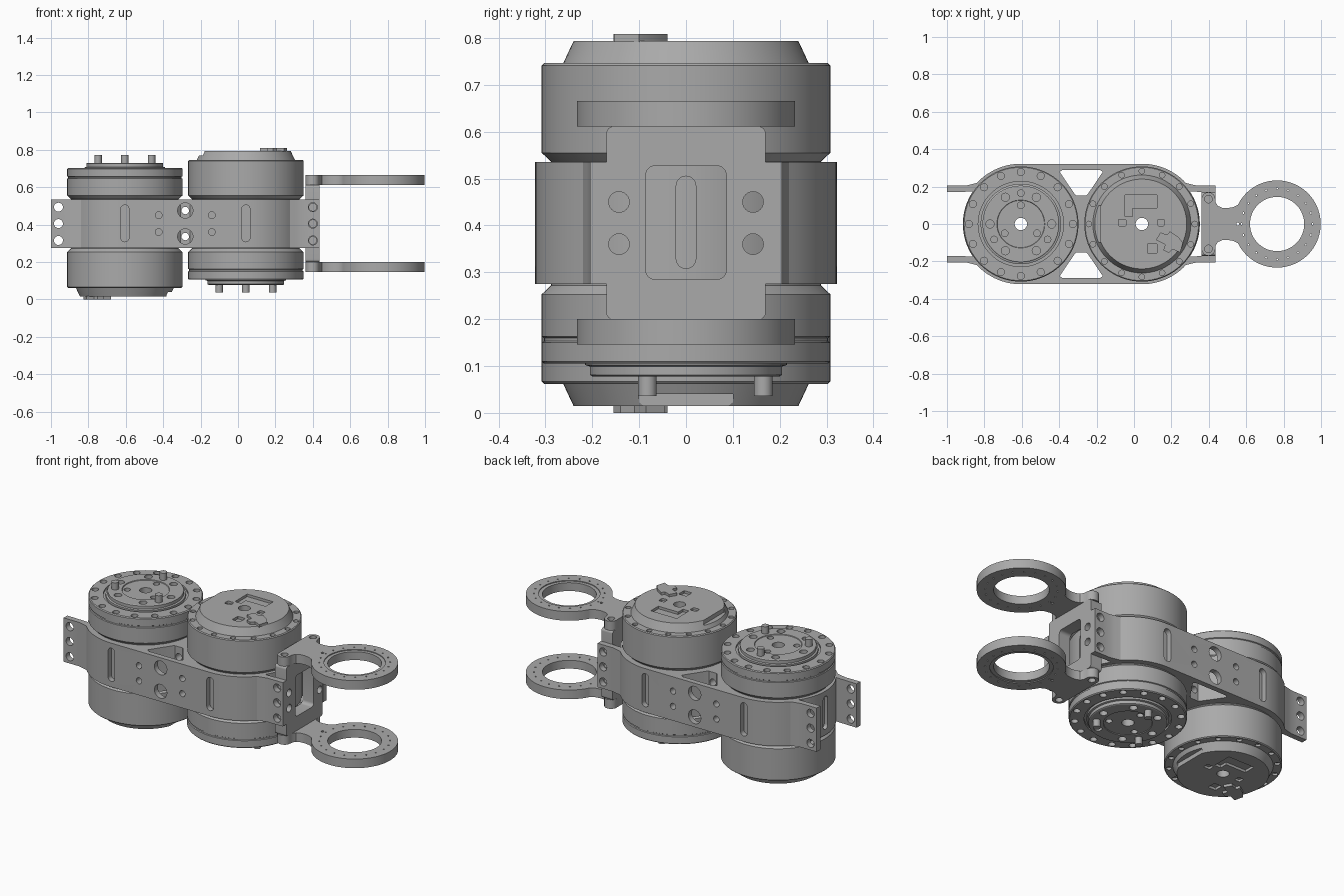
import bpy, bmesh
from math import sin, cos, pi, radians
from mathutils import Matrix, Vector

if "Cube" in bpy.data.objects:
    bpy.data.objects.remove(bpy.data.objects["Cube"])

grey = bpy.data.materials.new("machined_grey")
grey.use_nodes = True
grey.diffuse_color = (0.4, 0.4, 0.4, 1)
grey.node_tree.nodes["Principled BSDF"].inputs["Base Color"].default_value = grey.diffuse_color

ALONG_Z = Matrix.Identity(4)
ALONG_Y = Matrix.Rotation(pi / 2, 4, 'X')
ALONG_X = Matrix(((0, 0, 1, 0), (1, 0, 0, 0), (0, 1, 0, 0), (0, 0, 0, 1)))
AX, BX = -0.605, 0.042            # motor axes
HEIGHT = 0.808
FRAME_LOW, FRAME_TOP = 0.275, 0.535


def arc(cx, cy, r, a0, a1, n):
    return [(cx + r * cos(radians(a0 + (a1 - a0) * i / n)),
             cy + r * sin(radians(a0 + (a1 - a0) * i / n))) for i in range(n + 1)]


def circle(cx, cy, r, n=24):
    return arc(cx, cy, r, 0, 360, n)[:-1]


def rounded(x0, x1, y0, y1, r):
    return (arc(x1 - r, y1 - r, r, 0, 90, 6) + arc(x0 + r, y1 - r, r, 90, 180, 6)
            + arc(x0 + r, y0 + r, r, 180, 270, 6) + arc(x1 - r, y0 + r, r, 270, 360, 6))


def polar(r, angle):
    return r * cos(radians(angle)), r * sin(radians(angle))


def add_prism(bm, loops, lo, hi, axis=ALONG_Z):
    """Extrude an outline (with optional holes) along an axis."""
    edges = []
    for loop in loops:
        vs = [bm.verts.new((x, y, lo)) for x, y in loop]
        edges += [bm.edges.new((a, b)) for a, b in zip(vs, vs[1:] + vs[:1])]
    base = {v for e in edges for v in e.verts}
    fill = bmesh.ops.triangle_fill(bm, edges=edges, use_beauty=True)
    faces = [g for g in fill["geom"] if isinstance(g, bmesh.types.BMFace)]
    ext = bmesh.ops.extrude_face_region(bm, geom=faces, use_keep_orig=True)
    top = [g for g in ext["geom"] if isinstance(g, bmesh.types.BMVert)]
    bmesh.ops.translate(bm, verts=top, vec=(0, 0, hi - lo))
    bmesh.ops.transform(bm, matrix=axis, verts=list(base) + top)


def finish(bm, name):
    bmesh.ops.recalc_face_normals(bm, faces=bm.faces[:])
    mesh = bpy.data.meshes.new(name)
    bm.to_mesh(mesh)
    bm.free()
    mesh.materials.append(grey)
    ob = bpy.data.objects.new(name, mesh)
    bpy.context.collection.objects.link(ob)
    return ob


def prisms(name, *specs):
    bm = bmesh.new()
    for spec in specs:
        add_prism(bm, *spec)
    return finish(bm, name)


def lathe(name, profile):
    bm = bmesh.new()
    vs = [bm.verts.new((r, 0, z)) for r, z in profile]
    es = [bm.edges.new((a, b)) for a, b in zip(vs, vs[1:] + vs[:1])]
    bmesh.ops.spin(bm, geom=vs + es, cent=(0, 0, 0), axis=(0, 0, 1), angle=2 * pi, steps=72)
    bmesh.ops.remove_doubles(bm, verts=bm.verts[:], dist=1e-5)
    return finish(bm, name)


def cut(ob, *specs):
    cutter = prisms("cutter", *specs)
    cutter.hide_render = True
    mod = ob.modifiers.new("cut", 'BOOLEAN')
    mod.operation, mod.solver, mod.object = 'DIFFERENCE', 'EXACT', cutter
    bpy.context.view_layer.update()
    mesh = bpy.data.meshes.new_from_object(ob.evaluated_get(bpy.context.evaluated_depsgraph_get()))
    ob.modifiers.clear()
    ob.data = mesh
    bpy.data.objects.remove(cutter)


# Motor, output face up, cap face down
def build_motor(label, matrix):
    body = lathe(label + "_motor_body", [
        (0.033, 0.015), (0.24, 0.015), (0.262, 0.062), (0.303, 0.062), (0.308, 0.067),
        (0.308, 0.253), (0.288, 0.272), (0.288, 0.536), (0.308, 0.555), (0.308, 0.645),
        (0.303, 0.648), (0.303, 0.655), (0.308, 0.658), (0.308, 0.698), (0.303, 0.703),
        (0.228, 0.703), (0.228, 0.692), (0.215, 0.692), (0.215, 0.706), (0.205, 0.709),
        (0.205, 0.727), (0.2, 0.73), (0.128, 0.73), (0.126, 0.726), (0.033, 0.726)])
    cut(body,
        *[([circle(*polar(0.278, k * 22.5), 0.019, 16)], 0.66, 0.8) for k in range(16)],
        *[([circle(*polar(0.165, k * 60), 0.022, 16)], 0.705, 0.8) for k in range(6)],
        *[([circle(*polar(0.1, 90 + k * 120), 0.018, 16)], 0.705, 0.8) for k in range(3)],
        *[([circle(*polar(0.283, k * 22.5), 0.015, 16)], 0.04, 0.075) for k in range(16)])
    # Cap recesses
    bracket_pocket = [(0.09, 0.155), (-0.08, 0.155), (-0.08, 0.085), (0.05, 0.085),
                      (0.05, 0.04), (0.09, 0.04)]
    cut(body,
        ([bracket_pocket], -0.1, 0.03),
        ([rounded(-0.08, -0.03, -0.157, -0.105, 0.004)], -0.1, 0.03),
        ([rounded(0.085, 0.125, -0.01, 0.025, 0.006)], -0.1, 0.028),
        ([rounded(-0.12, -0.085, -0.01, 0.025, 0.006)], -0.1, 0.028),
        ([[(0.222, -0.1), (0.3, -0.1), (0.3, 0.1), (0.222, 0.1)]], -0.1, 0.04))
    # Raised plate on the cap
    plate = prisms(label + "_cap_plate", ([[
        (-0.075, -0.085), (-0.1, -0.045), (-0.135, -0.058), (-0.15, -0.04), (-0.195, -0.07),
        (-0.22, -0.1), (-0.205, -0.153), (-0.165, -0.135), (-0.145, -0.155),
        (-0.115, -0.14), (-0.125, -0.11)]], 0.0, 0.017))
    # Drive pins
    pins = prisms(label + "_drive_pins",
                  *[([circle(*polar(0.165, 90 + k * 120), 0.02)], 0.7, 0.772) for k in range(3)])
    for ob in (body, plate, pins):
        ob.data.transform(matrix)


build_motor("right", Matrix.Translation((AX, 0, 0)))
build_motor("left", Matrix.Translation((BX, 0, HEIGHT)) @ Matrix.Rotation(pi, 4, 'Y'))

# Frame clamping both motors, with mounting tabs at each end
half = (arc(AX, 0, 0.31, 180, 146, 8) + [(-1.0, 0.17), (-1.0, 0.205), (-0.9, 0.205), (-0.87, 0.212)]
        + arc(AX, 0, 0.322, 137, 90, 14) + arc(BX, 0, 0.322, 90, 43, 14)
        + [(0.307, 0.212), (0.337, 0.205), (0.437, 0.205), (0.437, 0.17)]
        + arc(BX, 0, 0.31, 34, 0, 8))
outline = half + [(x, -y) for x, y in half[-2:0:-1]]
MID = -0.282
window = [(MID - 0.1, 0.29), (MID - 0.115, 0.278), (MID - 0.035, 0.16), (MID - 0.025, 0.152),
          (MID + 0.025, 0.152), (MID + 0.035, 0.16), (MID + 0.115, 0.278), (MID + 0.1, 0.29)]
frame = prisms("motor_frame", (
    [outline, window, [(x, -y) for x, y in window]], FRAME_LOW, FRAME_TOP))
bolt_z = (0.315, 0.405, 0.493)
tab_holes = [([circle(x, z, 0.024)], -0.5, 0.5, ALONG_Y) for x in (-0.96, 0.4) for z in bolt_z]
cut(frame, *tab_holes,
    *[([circle(MID, z, 0.02)], -0.5, 0.5, ALONG_Y) for z in (0.336, 0.475)],
    *[([circle(MID + s * 0.142, z, 0.018)], a, a + 0.2, ALONG_Y)
      for s in (-1, 1) for z in (0.36, 0.45) for a in (-0.45, 0.25)],
    *[([rounded(x - 0.022, x + 0.022, 0.308, 0.505, 0.0219)], a, a + 0.2, ALONG_Y)
      for x in (AX, BX) for a in (-0.49, 0.29)])
cut(frame, *[([circle(MID, z, 0.041)], a, a + 0.3, ALONG_Y)
             for z in (0.336, 0.475) for a in (-0.5, 0.2)])
cut(frame, *[([rounded(-0.021, 0.021, 0.308, 0.505, 0.0209)], a, a + 0.12, ALONG_X)
             for a in (-0.99, 0.325)])
cut(frame, *[([circle(x, 0, 0.05)], 0, 1) for x in (AX, BX)])

# Upright of the fork, between the frame tabs
post = prisms("fork_upright", (
    [rounded(-0.17, 0.17, 0.199, 0.611, 0.015), rounded(-0.086, 0.086, 0.285, 0.527, 0.02)],
    0.362, 0.436, ALONG_X))
cut(post, *[([circle(0.4, z, 0.02)], a, a + 0.4, ALONG_Y)
            for z in bolt_z for a in (-0.52, 0.12)])
cut(post, *[([circle(y, z, 0.022)], 0.3, 0.5, ALONG_X)
            for y in (-0.143, 0.143) for z in (0.36, 0.45)])

# Fork arms ending in rings
RX = 0.765
side = ([(0.362, 0.075), (0.362, 0.13)] + arc(0.398, 0.133, 0.037, 180, 0, 12)
        + [(0.437, 0.115), (0.448, 0.097), (0.47, 0.087), (0.5, 0.085), (0.53, 0.09), (0.555, 0.103)]
        + arc(RX, 0, 0.233, 152, 0, 40))
arm_outline = side + [(x, -y) for x, y in side[-2::-1]]
ring_dots = [circle(RX + polar(0.19, k * 18)[0], polar(0.19, k * 18)[1], 0.005, 6) for k in range(20)]
for name, low, lip in (("upper_fork_arm", 0.611, 0.66), ("lower_fork_arm", 0.146, 0.1)):
    arm = prisms(name, (
        [arm_outline, circle(RX, 0, 0.145, 64), circle(0.555, 0, 0.008, 10)] + ring_dots,
        low, low + 0.054))
    cut(arm, ([circle(RX, 0, 0.165, 64)], lip, lip + 0.051),
        *[([circle(0.398, y, 0.02)], low + (0.03 if low > 0.4 else -0.03),
           low + (0.1 if low > 0.4 else 0.024)) for y in (-0.133, 0.133)])

# Smooth the round walls, keep the edges crisp
for ob in bpy.context.collection.objects:
    ob.select_set(ob.type == 'MESH')
    if ob.type == 'MESH':
        bpy.context.view_layer.objects.active = ob
bpy.ops.object.shade_smooth_by_angle(angle=radians(30))
